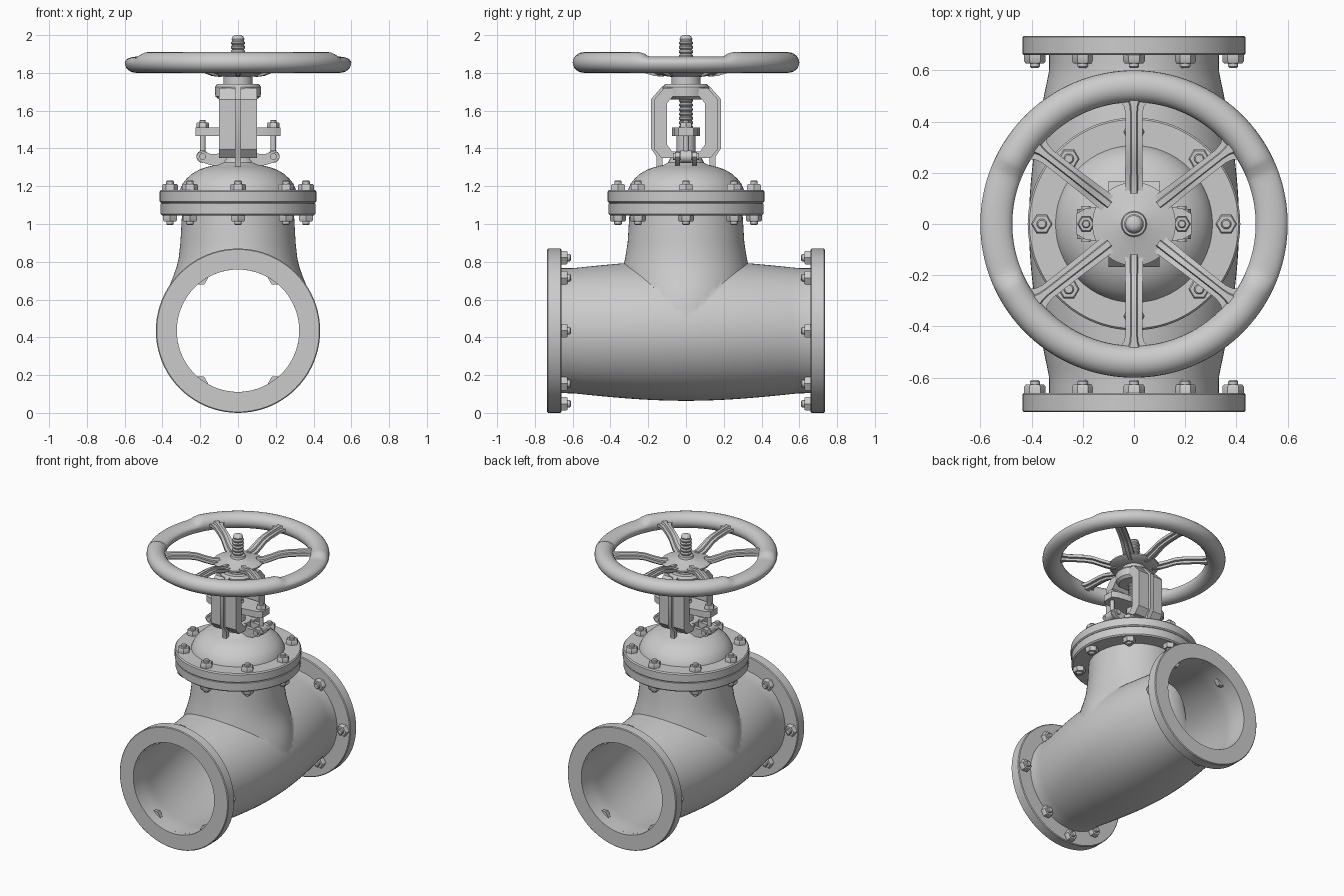
import bpy, bmesh, math
from mathutils import Vector, Matrix

if "Cube" in bpy.data.objects:
    bpy.data.objects.remove(bpy.data.objects["Cube"])

CZ = 0.435  # pipe axis height


def finish(name, bm):
    bmesh.ops.recalc_face_normals(bm, faces=bm.faces)
    me = bpy.data.meshes.new(name)
    bm.to_mesh(me)
    bm.free()
    ob = bpy.data.objects.new(name, me)
    bpy.context.collection.objects.link(ob)
    return ob


def skin(name, rings, loop=False):
    """Bridge rings of points; loop joins last to first, otherwise ends are capped."""
    bm = bmesh.new()
    vs = [[bm.verts.new(p) for p in r] for r in rings]
    n = len(vs[0])
    for i in range(len(vs) if loop else len(vs) - 1):
        a, b = vs[i], vs[(i + 1) % len(vs)]
        for j in range(n):
            k = (j + 1) % n
            bm.faces.new((a[j], a[k], b[k], b[j]))
    if not loop:
        bm.faces.new(vs[0])
        bm.faces.new(vs[-1])
    return finish(name, bm)


def ellipse(rx, ry, z, n):
    return [Vector((rx * math.cos(2 * math.pi * i / n), ry * math.sin(2 * math.pi * i / n), z)) for i in range(n)]


def lathe(name, prof, n=64, loop=False):
    return skin(name, [ellipse(r, r, z, n) for r, z in prof], loop)


def prism(name, pts, axis, lo, hi):
    """Extrude a 2D outline (u, z) along x or y."""
    put = (lambda u, z, d: (d, u, z)) if axis == 'x' else (lambda u, z, d: (u, d, z))
    return skin(name, [[put(u, z, d) for u, z in pts] for d in (lo, hi)])


def boolean(ob, other, op):
    m = ob.modifiers.new(op, 'BOOLEAN')
    m.operation, m.solver, m.object = op, 'EXACT', other
    bpy.context.view_layer.objects.active = ob
    bpy.ops.object.modifier_apply(modifier=m.name)
    bpy.data.objects.remove(other)


# Hollow pipe body with swelling middle and flared neck
def barrel(name, end, off):
    rings = []
    for i in range(41):
        y = end * (i / 20 - 1)
        c = math.cos(math.pi / 2 * min(1, abs(y) / 0.6))
        r = 0.331 - off
        rings.append([Vector((p.x, y, CZ + p.y)) for p in ellipse(r + 0.079 * c, r + 0.04 * c, 0, 72)])
    return skin(name, rings)


def neck(name, off, top):
    rows = [(.45, .403, .33), (.55, .395, .335), (.62, .382, .335), (.67, .364, .335), (.72, .344, .335),
            (.77, .326, .332), (.82, .314, .322), (.9, .305, .309), (top, .296, .299)]
    return skin(name, [ellipse(a - off, b - off, z, 72) for z, a, b in rows])


body = barrel("valve_body", 0.70, 0)
boolean(body, neck("neck", 0, 1.06), 'UNION')
boolean(body, barrel("bore", 0.78, 0.007), 'DIFFERENCE')
boolean(body, neck("neck_bore", 0.01, 1.04), 'DIFFERENCE')

# Nut and stud, shared meshes
nut_src = lathe("nut", [(.042, 0), (.042, .026), (.036, .034)], 6)
stud_src = lathe("stud", [(.02, 0), (.02, .046), (.015, .051)], 14)


def bolt(name, loc, d, s=1.0):
    for src, part in ((nut_src, "nut"), (stud_src, "stud")):
        ob = bpy.data.objects.new(name + "_" + part, src.data)
        bpy.context.collection.objects.link(ob)
        q = Vector((0, 0, 1)).rotation_difference(Vector(d))
        ob.matrix_world = Matrix.LocRotScale(Vector(loc), q, Vector((s, s, s)))


# Pipe flanges and their bolts
spots = [(.387, 0), (-.387, 0), (0, .387), (0, -.387)] + [(a * .2, b * .28) for a in (1, -1) for b in (1, -1)]
for s in (-1, 1):
    fl = lathe("pipe_flange", [(.324, .66), (.43, .66), (.435, .665), (.435, .73), (.43, .735), (.324, .735)], 80, True)
    fl.matrix_world = Matrix.Translation((0, 0, CZ)) @ Matrix.Rotation(-s * math.pi / 2, 4, 'X')
    for x, z in spots:
        bolt("pipe_bolt", (x, s * .661, CZ + z), (0, -s, 0))

# Bonnet flanges, bolts and dome
lathe("neck_flange", [(.29, 1.045), (.402, 1.045), (.41, 1.053), (.41, 1.108), (.40, 1.113), (.29, 1.113)], 80)
lathe("bonnet_flange", [(.29, 1.112), (.408, 1.112), (.415, 1.119), (.415, 1.172), (.408, 1.18), (.29, 1.18)], 80)
for i in range(8):
    a = i * math.pi / 4
    x, y = .36 * math.cos(a), .36 * math.sin(a)
    bolt("bonnet_bolt", (x, y, 1.179), (0, 0, 1))
    bolt("bonnet_bolt", (x, y, 1.046), (0, 0, -1))
lathe("bonnet_dome", [(.31, 1.17), (.303, 1.19), (.292, 1.215), (.27, 1.242), (.24, 1.268), (.205, 1.288),
                      (.165, 1.302), (.12, 1.312), (.095, 1.325), (.085, 1.345), (.085, 1.385)])

# Yoke: two legs with outer ribs, and the top collar
leg = [(.04, 1.35), (.13, 1.35), (.168, 1.395), (.168, 1.66), (.115, 1.72), (.04, 1.72), (.04, 1.685),
       (.065, 1.68), (.1, 1.64), (.1, 1.42), (.075, 1.385), (.04, 1.385)]
rib = [(.125, 1.26), (.155, 1.26), (.155, 1.355), (.186, 1.40), (.186, 1.66), (.12, 1.735), (.10, 1.70),
       (.14, 1.65), (.14, 1.40), (.125, 1.37)]
for s in (-1, 1):
    prism("yoke_leg", [(s * u, z) for u, z in leg], 'x', -.1, .1)
    prism("yoke_rib", [(s * u, z) for u, z in rib], 'x', -.015, .015)
lathe("yoke_collar", [(.10, 1.66), (.12, 1.675), (.122, 1.725), (.11, 1.742)], 48)

# Packing gland, hinged bolts and lugs
lathe("gland_sleeve", [(.05, 1.37), (.05, 1.48)], 32)
bar = [(.225, .04), (.19, .06), (.09, .075), (-.09, .075), (-.19, .06), (-.225, .04)]
bar += [(x, -y) for x, y in reversed(bar)]
skin("gland_plate", [[(x, y, z) for x, y in bar] for z in (1.467, 1.512)])
lug = [(.06, 1.30), (.15, 1.313), (.205, 1.332), (.222, 1.355), (.21, 1.378), (.18, 1.385), (.145, 1.37), (.06, 1.375)]
for s in (-1, 1):
    for y in (-.045, .045):
        prism("hinge_lug", [(s * u, z) for u, z in lug], 'y', y - .014, y + .014)
    pin = lathe("hinge_pin", [(.018, -.07), (.018, .07)], 16)
    pin.matrix_world = Matrix.Translation((s * .187, 0, 1.357)) @ Matrix.Rotation(math.pi / 2, 4, 'X')
    eye = lathe("eye_bolt_end", [(.033, -.028), (.033, .028)], 24)
    eye.matrix_world = pin.matrix_world.copy()
    rod = lathe("eye_bolt", [(.015, 1.35), (.015, 1.52)], 16)
    rod.location.x = s * .187
    bolt("gland_bolt", (s * .187, 0, 1.511), (0, 0, 1), .8)

# Threaded stem
prof = [(.03, 1.34), (.03, 1.45)]
for i in range(22):
    z = 1.455 + i * .0235
    prof += [(.031, z), (.038, z + .007), (.038, z + .014), (.031, z + .021)]
prof += [(.034, 1.98), (.028, 1.993), (.016, 2.0)]
lathe("stem", prof, 32)

# Handwheel hub
lathe("wheel_hub", [(.078, 1.735), (.078, 1.78), (.15, 1.788), (.163, 1.796), (.163, 1.806), (.13, 1.815),
                    (.08, 1.825), (.05, 1.835), (.046, 1.85), (.036, 1.853)], 48)

# Handwheel rim, lowered on top at the two x sides
rings = []
for i in range(144):
    a = 2 * math.pi * i / 144
    d = math.degrees(math.asin(abs(math.sin(a))))
    t = min(1, max(0, (d - 21) / 6))
    up = .032 + .024 * t * t * (3 - 2 * t)
    ring = []
    for j in range(24):
        b = 2 * math.pi * j / 24
        r = .5375 + .0625 * math.cos(b)
        h = math.sin(b)
        ring.append((r * math.cos(a), r * math.sin(a), 1.854 + h * (up if h > 0 else .054)))
    rings.append(ring)
skin("wheel_rim", rings, True)

# Spokes: flat web with a raised ridge above and below
path = [(.12, 1.803, 1), (.17, 1.808, 1), (.22, 1.824, .95), (.27, 1.843, .92), (.33, 1.852, .9),
        (.43, 1.855, .9), (.46, 1.855, 1.1), (.482, 1.855, 1.6), (.5, 1.855, 1.9)]
sect = [(-.036, -.01), (-.015, -.01), (-.011, -.024), (.011, -.024), (.015, -.01), (.036, -.01),
        (.036, .01), (.015, .01), (.011, .024), (-.011, .024), (-.015, .01), (-.036, .01)]
for deg in (90, 270, 38, 142, 218, 322):
    sp = skin("wheel_spoke", [[(r, u * w, z + h) for u, h in sect] for r, z, w in path])
    sp.rotation_euler.z = math.radians(deg)

# Remove templates and smooth the shading
for ob in (nut_src, stud_src):
    bpy.data.objects.remove(ob)
bpy.ops.object.select_all(action='SELECT')
bpy.context.view_layer.objects.active = body
bpy.ops.object.shade_smooth_by_angle(angle=math.radians(35))
